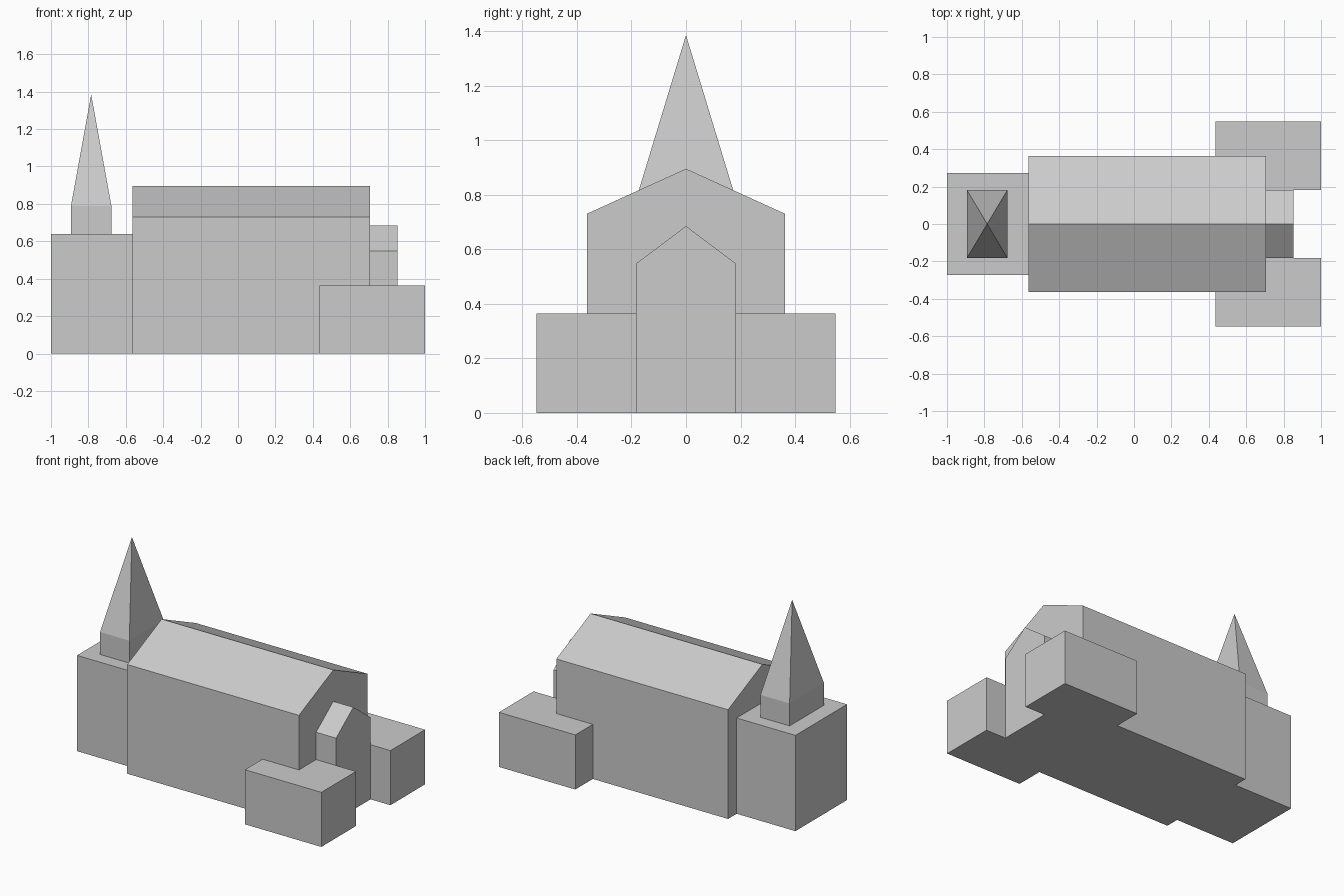
import bpy, bmesh
from mathutils import Vector

if "Cube" in bpy.data.objects:
    bpy.data.objects.remove(bpy.data.objects["Cube"])


def prism(name, points, offset):
    """Extrude a closed outline by an offset vector."""
    bm = bmesh.new()
    face = bm.faces.new([bm.verts.new(p) for p in points])
    top = bmesh.ops.extrude_face_region(bm, geom=[face])["geom"]
    verts = [v for v in top if isinstance(v, bmesh.types.BMVert)]
    bmesh.ops.translate(bm, verts=verts, vec=Vector(offset))
    return finish(name, bm)


def finish(name, bm):
    bmesh.ops.recalc_face_normals(bm, faces=bm.faces[:])
    mesh = bpy.data.meshes.new(name)
    bm.to_mesh(mesh)
    bm.free()
    obj = bpy.data.objects.new(name, mesh)
    bpy.context.collection.objects.link(obj)
    return obj


def gabled(name, x0, x1, half, eaves, ridge):
    """Hall with its ridge along x."""
    outline = [(-half, 0), (half, 0), (half, eaves), (0, ridge), (-half, eaves)]
    return prism(name, [(x0, y, z) for y, z in outline], (x1 - x0, 0, 0))


def rect(x0, x1, half, z):
    return [(x0, -half, z), (x1, -half, z), (x1, half, z), (x0, half, z)]


# Nave and the lower chancel behind it
gabled("nave", -0.565, 0.705, 0.363, 0.73, 0.895)
gabled("chancel", 0.705, 0.853, 0.182, 0.548, 0.685)

# Tower block
prism("tower", rect(-1, -0.565, 0.272, 0), (0, 0, 0.64))

# Belfry and pointed spire as one closed shape
bm = bmesh.new()
low, high = ([bm.verts.new(p) for p in rect(-0.893, -0.677, 0.181, z)]
             for z in (0.64, 0.79))
apex = bm.verts.new((-0.785, 0, 1.385))
bm.faces.new(low)
for i in range(4):
    j = (i + 1) % 4
    bm.faces.new((low[i], low[j], high[j], high[i]))
    bm.faces.new((high[i], high[j], apex))
finish("spire", bm)

# Flat-roofed wings wrapping around the nave corners
wing = prism("wings", [(x, y, 0) for x, y in (
    (0.435, -0.548), (1, -0.548), (1, -0.182),
    (0.705, -0.182), (0.705, -0.363), (0.435, -0.363))], (0, 0, 0.365))
mirror = wing.modifiers.new("other_side", "MIRROR")
mirror.use_axis = (False, True, False)
mirror.use_mirror_merge = False
